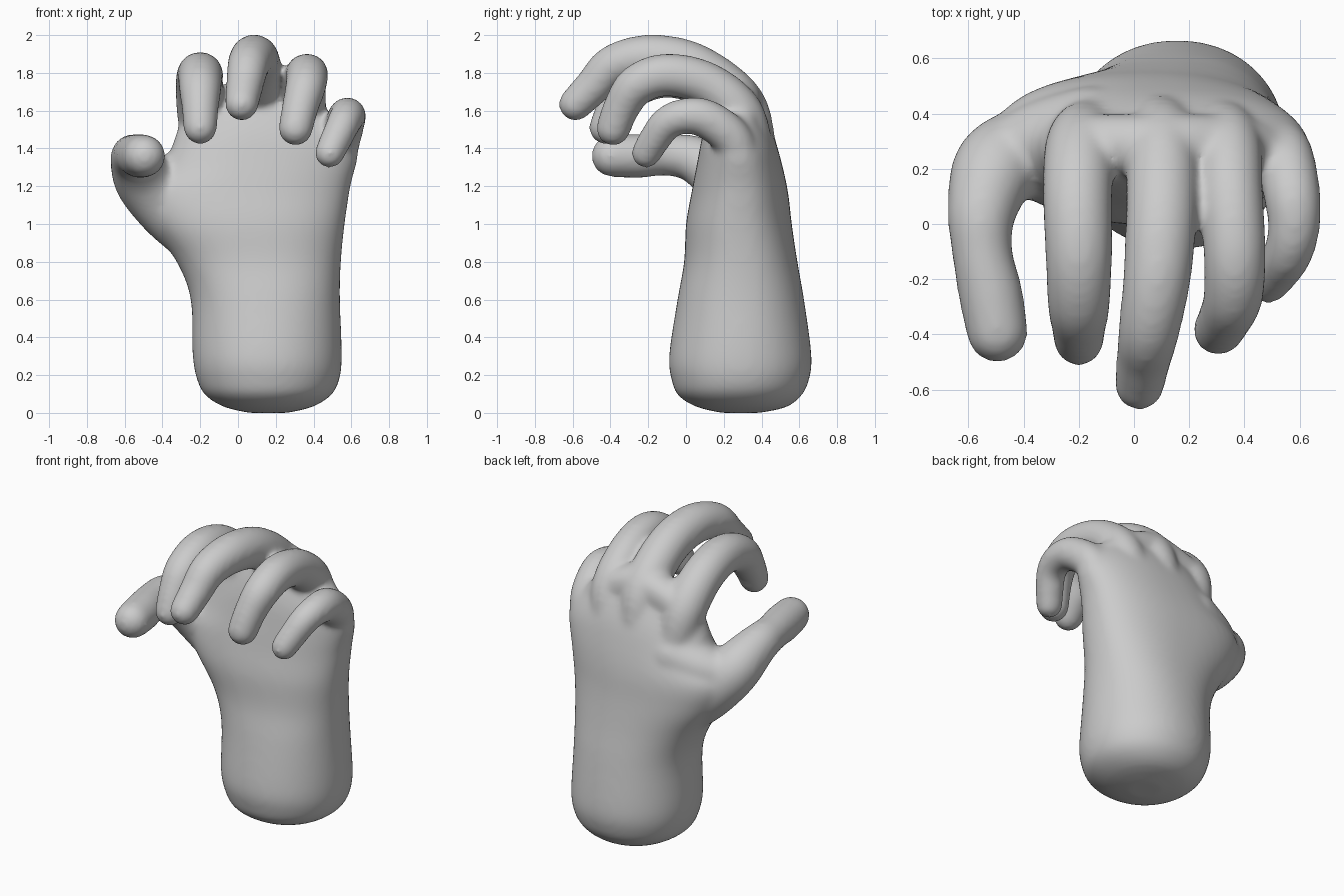
import bpy, bmesh
from math import sin, cos, pi, copysign
from mathutils import Vector


def catmull(pts, steps):
    """Smoothly resample a list of equal-length tuples."""
    out, n = [], len(pts)
    for i in range(n - 1):
        p = [Vector(pts[min(max(j, 0), n - 1)]) for j in (i - 1, i, i + 1, i + 2)]
        for s in range(steps):
            t = s / steps
            out.append(0.5 * (2 * p[1] + (p[2] - p[0]) * t
                       + (2 * p[0] - 5 * p[1] + 4 * p[2] - p[3]) * t * t
                       + (3 * p[1] - p[0] - 3 * p[2] + p[3]) * t ** 3))
    return out + [Vector(pts[-1])]


def loft(bm, rings):
    """Skin closed rings of points and cap both ends."""
    loops = [[bm.verts.new(p) for p in r] for r in rings]
    n = len(loops[0])
    for a, b in zip(loops, loops[1:]):
        for i in range(n):
            bm.faces.new((a[i], a[(i + 1) % n], b[(i + 1) % n], b[i]))
    bm.faces.new(loops[0][::-1])
    bm.faces.new(loops[-1])


def finger(bm, pts, side=Vector((1, 0, 0)), sides=24):
    """Tube with varying radius (x, y, z, r) and a rounded tip."""
    path = catmull(pts, 6)
    rings = []

    def ring(c, d, r):
        u = d.cross(side).normalized()
        v = d.cross(u)
        return [c + r * (u * cos(2 * pi * k / sides) + v * sin(2 * pi * k / sides))
                for k in range(sides)]

    for i, p in enumerate(path):
        a, b = path[max(i - 1, 0)], path[min(i + 1, len(path) - 1)]
        d = (b.xyz - a.xyz).normalized()
        rings.append(ring(p.xyz, d, p.w))
    for k in range(1, 7):
        t = k / 6.3 * pi / 2
        rings.append(ring(p.xyz + d * p.w * sin(t), d, p.w * cos(t)))
    loft(bm, rings)


bm = bmesh.new()

# Wrist and palm: (z, x min, x max, y min, y max)
sections = [
    (0.0, 0.06, 0.26, 0.19, 0.39), (0.03, -0.07, 0.39, 0.06, 0.53),
    (0.09, -0.17, 0.49, -0.04, 0.61), (0.17, -0.215, 0.535, -0.075, 0.65),
    (0.30, -0.24, 0.55, -0.09, 0.665), (0.60, -0.25, 0.54, -0.045, 0.625),
    (0.80, -0.325, 0.545, -0.01, 0.59), (1.00, -0.46, 0.565, 0.0, 0.56),
    (1.17, -0.52, 0.59, 0.03, 0.54), (1.33, -0.43, 0.615, 0.06, 0.505),
    (1.48, -0.36, 0.635, 0.09, 0.46), (1.62, -0.32, 0.63, 0.14, 0.39),
    (1.71, -0.26, 0.56, 0.20, 0.32)]
rings = []
for z, x0, x1, y0, y1 in catmull(sections, 4):
    row = []
    # rounder at the wrist, squarer at the palm
    e = 2 / (2.1 + 0.25 * min(1, max(0, (z - 0.4) / 0.6)))
    for k in range(48):
        c, s = cos(2 * pi * k / 48), sin(2 * pi * k / 48)
        x = (x0 + x1) / 2 + (x1 - x0) / 2 * copysign(abs(c) ** e, c)
        y = (y0 + y1) / 2 + (y1 - y0) / 2 * copysign(abs(s) ** e, s)
        # the knuckle line arches down toward both sides
        drop = max(0, z - 1.2) / 0.5 * 0.8 * (x - 0.1) ** 2
        row.append(Vector((x, y, z - drop)))
    rings.append(row)
loft(bm, rings)

# Thumb, index, middle, ring and little finger: (x, y, z, radius)
digits = [
    [(-0.12, 0.30, 0.80, 0.10), (-0.33, 0.28, 1.02, 0.15), (-0.49, 0.21, 1.22, 0.16),
     (-0.55, 0.05, 1.34, 0.127), (-0.55, -0.10, 1.365, 0.11), (-0.52, -0.25, 1.36, 0.117),
     (-0.495, -0.39, 1.36, 0.112)],
    [(-0.16, 0.36, 1.30, 0.10), (-0.19, 0.29, 1.56, 0.13), (-0.205, 0.12, 1.735, 0.127),
     (-0.20, -0.10, 1.79, 0.122), (-0.20, -0.28, 1.73, 0.115), (-0.20, -0.37, 1.62, 0.10),
     (-0.20, -0.425, 1.51, 0.09)],
    [(0.09, 0.38, 1.38, 0.10), (0.10, 0.295, 1.63, 0.13), (0.10, 0.06, 1.82, 0.13),
     (0.085, -0.18, 1.88, 0.124), (0.055, -0.38, 1.84, 0.112), (0.035, -0.49, 1.73, 0.10),
     (0.02, -0.585, 1.635, 0.09)],
    [(0.30, 0.37, 1.30, 0.10), (0.335, 0.295, 1.57, 0.125), (0.35, 0.12, 1.735, 0.118),
     (0.365, -0.10, 1.79, 0.114), (0.36, -0.26, 1.735, 0.109), (0.33, -0.34, 1.62, 0.098),
     (0.305, -0.385, 1.505, 0.092)],
    [(0.49, 0.31, 1.22, 0.09), (0.54, 0.26, 1.43, 0.105), (0.57, 0.12, 1.55, 0.105),
     (0.58, 0.0, 1.572, 0.096), (0.56, -0.10, 1.535, 0.09), (0.52, -0.165, 1.45, 0.085),
     (0.485, -0.21, 1.375, 0.08)]]
for d in digits:
    finger(bm, d)

# Webbing across the knuckles, and from thumb to back of hand
across = Vector((0, 1, 0))
finger(bm, [(-0.18, 0.30, 1.59, 0.10), (0.10, 0.28, 1.66, 0.12),
            (0.34, 0.29, 1.58, 0.105), (0.52, 0.27, 1.43, 0.08)], across)
finger(bm, [(-0.02, 0.38, 1.40, 0.09), (0.10, 0.37, 1.42, 0.10),
            (0.30, 0.35, 1.40, 0.10), (0.46, 0.31, 1.32, 0.09)], across)
finger(bm, [(-0.49, 0.24, 1.20, 0.12), (-0.33, 0.31, 1.24, 0.14),
            (-0.16, 0.36, 1.30, 0.14)], across)

bmesh.ops.recalc_face_normals(bm, faces=bm.faces)
mesh = bpy.data.meshes.new("hand")
bm.to_mesh(mesh)
bm.free()
hand = bpy.data.objects.new("hand", mesh)
bpy.context.collection.objects.link(hand)

# Fuse the parts into one skin and soften the joins
fuse = hand.modifiers.new("fuse", 'REMESH')
fuse.mode = 'VOXEL'
fuse.voxel_size = 0.016
fuse.use_smooth_shade = True
soft = hand.modifiers.new("soften", 'SMOOTH')
soft.factor = 0.5
soft.iterations = 20
bpy.context.view_layer.objects.active = hand
hand.select_set(True)
for name in ("fuse", "soften"):
    bpy.ops.object.modifier_apply(modifier=name)
bpy.ops.object.shade_smooth()
